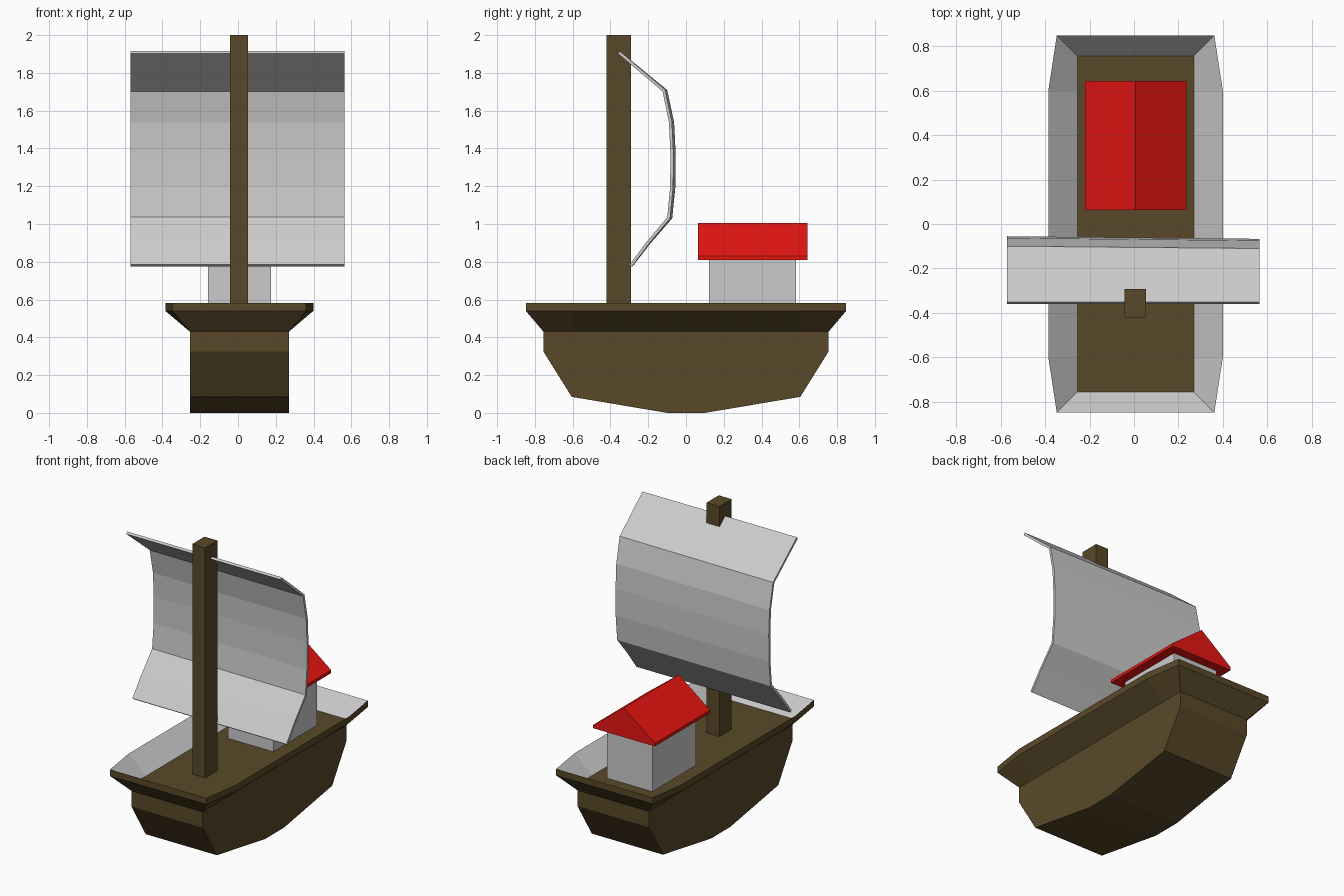
import bpy, bmesh

if "Cube" in bpy.data.objects:
    bpy.data.objects.remove(bpy.data.objects["Cube"])

CX = 0.007  # hull centre line


def material(name, rgb):
    m = bpy.data.materials.new(name)
    m.diffuse_color = (*rgb, 1)
    m.use_nodes = True
    m.node_tree.nodes["Principled BSDF"].inputs["Base Color"].default_value = m.diffuse_color
    return m


WOOD = material("wood", (0.10, 0.066, 0.022))
RED = material("red_paint", (0.8, 0.008, 0.006))


def finish(name, bm, mat=None, recalc=True):
    if recalc:
        bmesh.ops.recalc_face_normals(bm, faces=bm.faces)
    me = bpy.data.meshes.new(name)
    bm.to_mesh(me)
    bm.free()
    ob = bpy.data.objects.new(name, me)
    bpy.context.collection.objects.link(ob)
    if mat:
        me.materials.append(mat)
    return ob


def ring(bm, pts):
    return [bm.verts.new(p) for p in pts]


def bridge(bm, a, b):
    n = len(a)
    for i in range(n):
        bm.faces.new((a[i], a[(i + 1) % n], b[(i + 1) % n], b[i]))


def prism(name, a_pts, b_pts, mat=None, caps=(True, True)):
    bm = bmesh.new()
    a, b = ring(bm, a_pts), ring(bm, b_pts)
    bridge(bm, a, b)
    if caps[0]:
        bm.faces.new(a)
    if caps[1]:
        bm.faces.new(b)
    return finish(name, bm, mat)


def box(name, x0, x1, y0, y1, z0, z1, mat=None):
    base = [(x0, y0), (x1, y0), (x1, y1), (x0, y1)]
    return prism(name, [(x, y, z0) for x, y in base], [(x, y, z1) for x, y in base], mat)


def outline(wx_end, wx_mid, y_end, y_mid, z):
    """Eight-sided plan outline, symmetric about the centre line."""
    q = [(wx_end, -y_end), (wx_mid, -y_mid), (wx_mid, y_mid), (wx_end, y_end)]
    pts = q + [(-x, y) for x, y in reversed(q)]
    return [(CX + x, y, z) for x, y in pts]


# Lower hull: side profile extruded across the beam
half = [(0.1, 0), (0.605, 0.085), (0.755, 0.325), (0.755, 0.43)]
side = half + [(-y, z) for y, z in reversed(half)]
prism("hull", [(CX - 0.262, y, z) for y, z in side],
      [(CX + 0.262, y, z) for y, z in side], WOOD)

# Flared gunwale: outward slope, then upright rim
bm = bmesh.new()
foot = ring(bm, outline(0.262, 0.262, 0.755, 0.6, 0.43))
low = ring(bm, outline(0.354, 0.392, 0.848, 0.6, 0.54))
top = ring(bm, outline(0.354, 0.392, 0.848, 0.6, 0.583))
bridge(bm, foot, low)
bridge(bm, low, top)
finish("gunwale", bm, WOOD)

# Inner lining sloping down to the deck, facing inward
bm = bmesh.new()
lip = ring(bm, outline(0.354, 0.392, 0.848, 0.6, 0.583))
inner = ring(bm, outline(0.262, 0.262, 0.755, 0.6, 0.47))
bridge(bm, lip, inner)
for f in bm.faces:
    f.normal_update()
    if f.normal.z < 0:
        f.normal_flip()
finish("gunwale_lining", bm, None, recalc=False)

# Deck
bm = bmesh.new()
bm.faces.new(ring(bm, outline(0.262, 0.262, 0.755, 0.6, 0.47)))
finish("deck", bm, WOOD, recalc=False)

# Mast
box("mast", -0.042, 0.053, -0.42, -0.292, 0.47, 2.0, WOOD)

# Cabin and gabled roof
box("cabin", CX - 0.167, CX + 0.167, 0.122, 0.582, 0.47, 0.83)
gable = [(-0.228, 0.81), (0.228, 0.81), (0.228, 0.83), (0, 1.005), (-0.228, 0.83)]
prism("cabin_roof", [(CX + x, 0.063, z) for x, z in gable],
      [(CX + x, 0.643, z) for x, z in gable], RED)

# Billowing sail: a curved profile, slightly flatter at the right edge
profile = [(-0.350, 1.915), (-0.100, 1.71), (-0.063, 1.54), (-0.055, 1.38),
           (-0.056, 1.20), (-0.073, 1.03), (-0.19, 0.895), (-0.283, 0.775)]
bm = bmesh.new()
left = ring(bm, [(-0.57, y, z) for y, z in profile])
right = ring(bm, [(0.565, -0.35 + (y + 0.35) * 0.96, z) for y, z in profile])
for i in range(len(profile) - 1):
    bm.faces.new((left[i], left[i + 1], right[i + 1], right[i]))
bm.normal_update()
if sum(f.normal.y for f in bm.faces) < 0:
    bmesh.ops.reverse_faces(bm, faces=bm.faces)
sail = finish("sail", bm, None, recalc=False)
mod = sail.modifiers.new("thickness", 'SOLIDIFY')
mod.thickness = 0.016
mod.offset = -1
